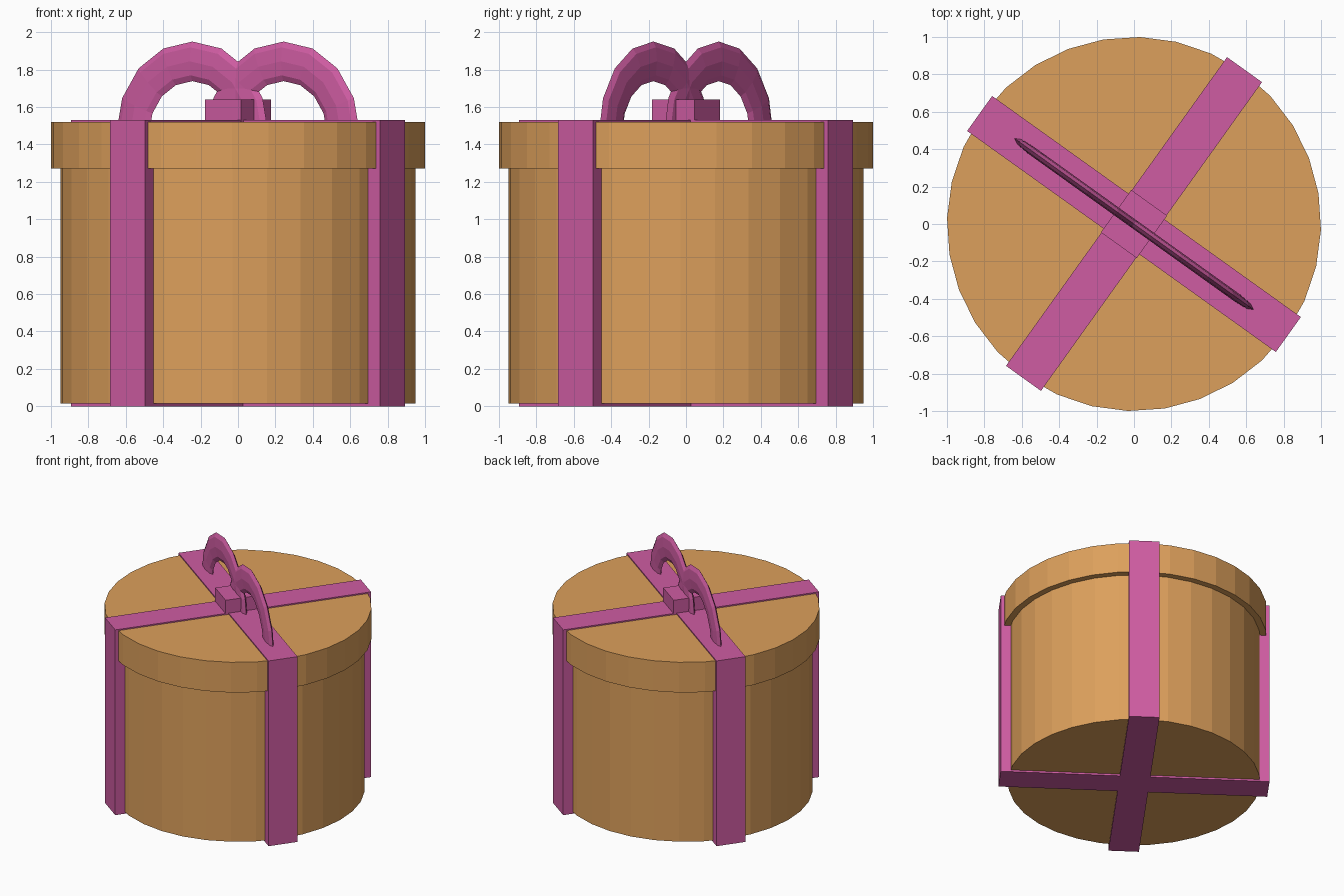
import bpy, math
from mathutils import Matrix, Vector

if "Cube" in bpy.data.objects:
    bpy.data.objects.remove(bpy.data.objects["Cube"])

TURN = math.radians(-35.6)          # whole box is turned about z
ROT = Matrix.Rotation(TURN, 4, 'Z')


def material(name, rgb):
    m = bpy.data.materials.new(name)
    m.diffuse_color = (*rgb, 1.0)
    m.use_nodes = True
    m.node_tree.nodes["Principled BSDF"].inputs["Base Color"].default_value = m.diffuse_color
    return m


TAN = material("tan_card", (0.72, 0.35, 0.106))
PINK = material("pink_ribbon", (0.62, 0.107, 0.36))


def finish(name, mat):
    ob = bpy.context.object
    ob.name = ob.data.name = name
    ob.data.materials.append(mat)
    return ob


def drum(name, radius, z0, z1):
    bpy.ops.mesh.primitive_cylinder_add(vertices=32, radius=radius, depth=z1 - z0)
    ob = finish(name, TAN)
    # put a cylinder corner exactly on the ribbon axis
    ob.data.transform(Matrix.Translation((0, 0, (z0 + z1) / 2)) @ ROT)


def block(name, sx, sy, z0, z1):
    bpy.ops.mesh.primitive_cube_add(size=1)
    ob = finish(name, PINK)
    ob.data.transform(ROT @ Matrix.Translation((0, 0, (z0 + z1) / 2))
                      @ Matrix.Diagonal((sx, sy, z1 - z0, 1)))


def bow_loop(name, side):
    # upright ring, squashed flat along its own axis
    bpy.ops.mesh.primitive_torus_add(major_segments=16, minor_segments=8,
                                     major_radius=0.392, minor_radius=0.108)
    ob = finish(name, PINK)
    ob.data.transform(ROT @ Matrix.Translation((side * 0.30, 0, 1.46))
                      @ Matrix.Diagonal((1, 0.22, 0.98, 1))
                      @ Matrix.Rotation(math.pi / 2, 4, 'X'))


# round box and lid
drum("box_body", 0.95, 0.015, 1.30)
drum("box_lid", 1.0, 1.27, 1.52)

# crossed ribbon bands wrapping the box
block("ribbon_band_long", 2.03, 0.23, 0.0, 1.53)
block("ribbon_band_cross", 0.23, 2.03, 0.0, 1.53)

# bow: knot and two loops
block("bow_knot", 0.236, 0.279, 1.50, 1.64)
bow_loop("bow_loop_left", -1)
bow_loop("bow_loop_right", 1)
